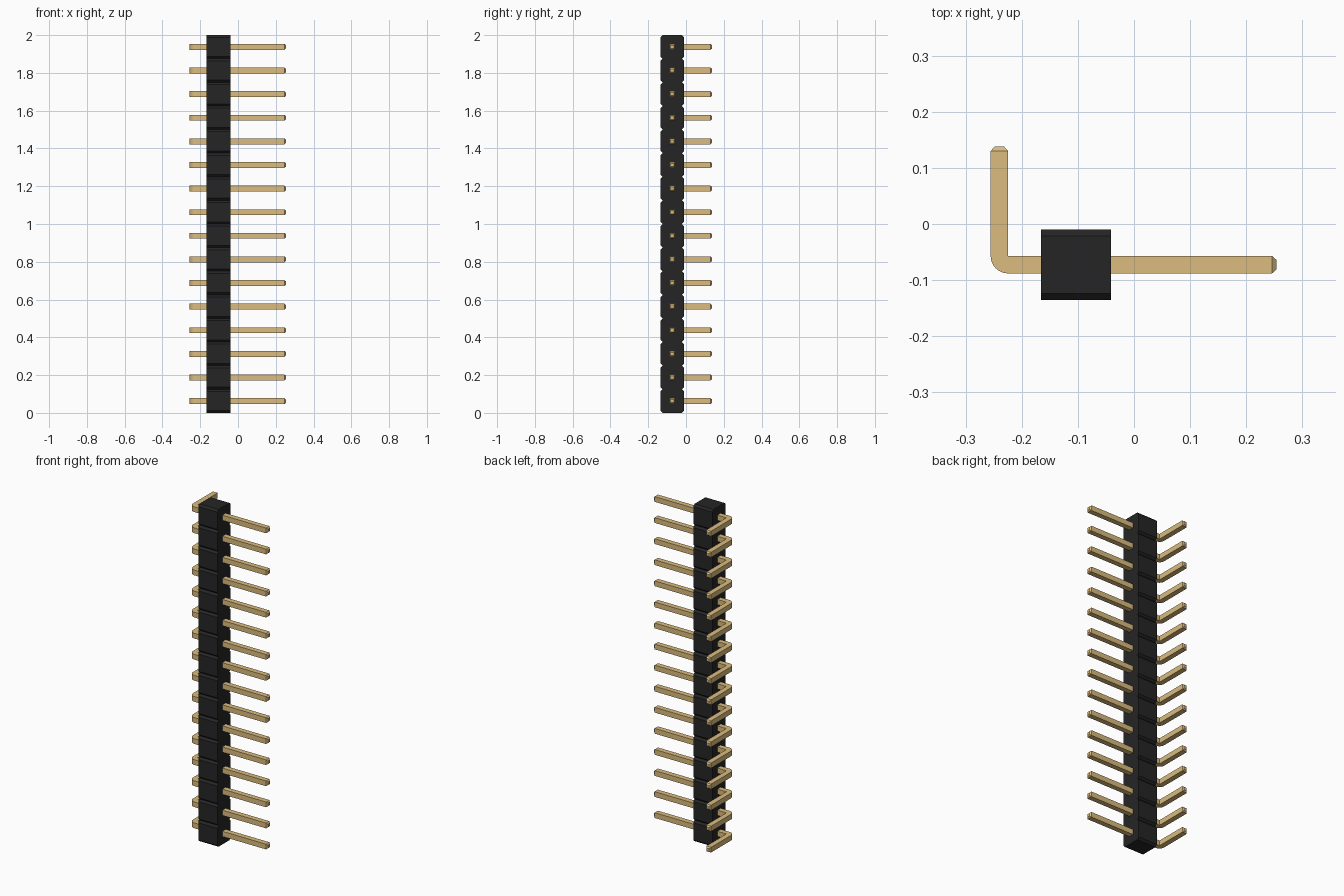
import bpy, bmesh, math
from mathutils import Vector

cube = bpy.data.objects.get("Cube")
if cube:
    bpy.data.objects.remove(cube, do_unlink=True)

COUNT, PITCH = 16, 0.125
ROW_Y = -0.0725          # centre line of the row
HALF = 0.0155            # half thickness of a pin
TIP = 0.0085             # half thickness at a pin's blunt end


def material(name, rgb, rough):
    mat = bpy.data.materials.new(name)
    mat.use_nodes = True
    mat.diffuse_color = (*rgb, 1)
    bsdf = mat.node_tree.nodes["Principled BSDF"]
    bsdf.inputs["Base Color"].default_value = (*rgb, 1)
    bsdf.inputs["Roughness"].default_value = rough
    return mat


def finish(bm, name, mat):
    bmesh.ops.remove_doubles(bm, verts=bm.verts, dist=1e-5)
    bmesh.ops.recalc_face_normals(bm, faces=bm.faces)
    mesh = bpy.data.meshes.new(name)
    bm.to_mesh(mesh)
    bm.free()
    mesh.materials.append(mat)
    return mesh


def loft(rings, name, mat):
    """Skin a run of rings and cap both ends."""
    bm = bmesh.new()
    loops = [[bm.verts.new(p) for p in ring] for ring in rings]
    n = len(loops[0])
    for a, b in zip(loops, loops[1:]):
        for i in range(n):
            j = (i + 1) % n
            bm.faces.new((a[i], a[j], b[j], b[i]))
    bm.faces.new(loops[0])
    bm.faces.new(loops[-1])
    return finish(bm, name, mat)


def housing_mesh(mat):
    # Chamfered square block, extruded along x
    h, c = PITCH / 2, PITCH / 2 - 0.0115
    profile = [(-h, -c), (-c, -h), (c, -h), (h, -c),
               (h, c), (c, h), (-c, h), (-h, c)]
    return loft([[(x, ROW_Y + y, z) for y, z in profile]
                 for x in (-0.166, -0.041)], "housing", mat)


def pin_mesh(mat):
    # Square section swept from the long end, round the bend, to the short end
    def ring(inner, outer, half_z):
        return [(*inner, -half_z), (*outer, -half_z),
                (*outer, half_z), (*inner, half_z)]

    x_mid = -0.24
    corner = Vector((x_mid + HALF, ROW_Y + HALF))
    rings = [ring((x, ROW_Y + r), (x, ROW_Y - r), r)
             for x, r in ((0.254, TIP), (0.246, HALF))]
    for k in range(9):
        a = math.radians(270 - 90 * k / 8)
        outer = corner + Vector((math.cos(a), math.sin(a))) * HALF * 2
        rings.append(ring(corner, outer, HALF))
    rings += [ring((x_mid + r, y), (x_mid - r, y), r)
              for y, r in ((0.130, HALF), (0.138, TIP))]
    return loft(rings, "bent_pin", mat)


black = material("black plastic", (0.019, 0.0185, 0.0185), 0.5)
gold = material("pale gold metal", (0.708, 0.504, 0.209), 0.45)

# Stack one housing block and one bent pin per position
for label, mesh in (("housing_block", housing_mesh(black)),
                    ("bent_pin", pin_mesh(gold))):
    for i in range(COUNT):
        obj = bpy.data.objects.new(f"{label}_{i + 1}", mesh)
        obj.location.z = PITCH * (i + 0.5)
        bpy.context.collection.objects.link(obj)
